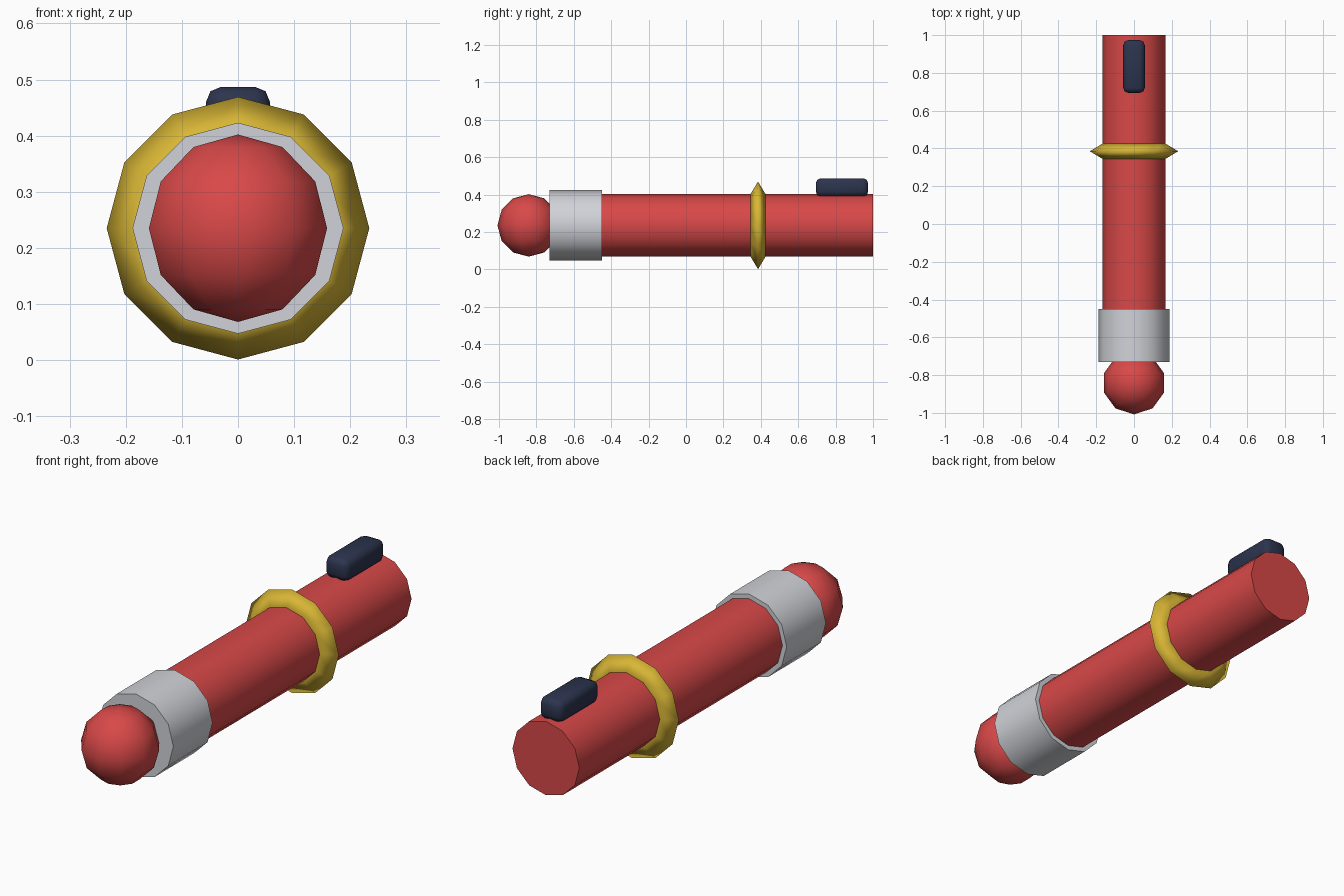
import bpy
from math import radians

if "Cube" in bpy.data.objects:
    bpy.data.objects.remove(bpy.data.objects["Cube"], do_unlink=True)

AXIS_Z = 0.235            # height of the long axis
R = 0.167                 # body radius
ALONG_Y = (radians(90), 0, 0)


def material(name, rgb):
    m = bpy.data.materials.new(name)
    m.use_nodes = True
    m.diffuse_color = (*rgb, 1)
    m.node_tree.nodes["Principled BSDF"].inputs["Base Color"].default_value = (*rgb, 1)
    return m


def finish(name, mat, angle):
    ob = bpy.context.object
    ob.name = name
    ob.data.materials.append(mat)
    bpy.ops.object.transform_apply(location=False, rotation=True, scale=True)
    bpy.ops.object.shade_smooth_by_angle(angle=radians(angle))
    return ob


def tube(name, mat, radius, y0, y1):
    bpy.ops.mesh.primitive_cylinder_add(
        vertices=12, radius=radius, depth=y1 - y0,
        location=(0, (y0 + y1) / 2, AXIS_Z), rotation=ALONG_Y)
    return finish(name, mat, 50)


red = material("red", (0.69, 0.065, 0.065))
silver = material("silver", (0.64, 0.65, 0.69))
gold = material("gold", (0.69, 0.47, 0.035))
navy = material("navy", (0.025, 0.034, 0.075))

# Long body and the wider collar near the front
tube("body", red, R, -0.70, 1.0)
tube("collar", silver, 0.188, -0.73, -0.45)

# Rounded tip
bpy.ops.mesh.primitive_uv_sphere_add(
    segments=10, ring_count=6, radius=R, location=(0, -0.841, AXIS_Z),
    rotation=(0, 0, radians(18 - 18)))
finish("tip", red, 80)

# Flattened ring with a diamond section
bpy.ops.mesh.primitive_torus_add(
    major_segments=12, minor_segments=4, major_radius=R, minor_radius=0.067,
    location=(0, 0.385, AXIS_Z), rotation=ALONG_Y)
bpy.context.object.scale = (1, 1, 0.6)
finish("ring", gold, 180)

# Rounded button on top near the back
bpy.ops.mesh.primitive_cube_add(size=1, location=(0, 0.834, 0.438))
bpy.context.object.scale = (0.114, 0.28, 0.098)
button = finish("button", navy, 180)
bevel = button.modifiers.new("rounded_edges", "BEVEL")
bevel.width = 0.027
bevel.segments = 2
